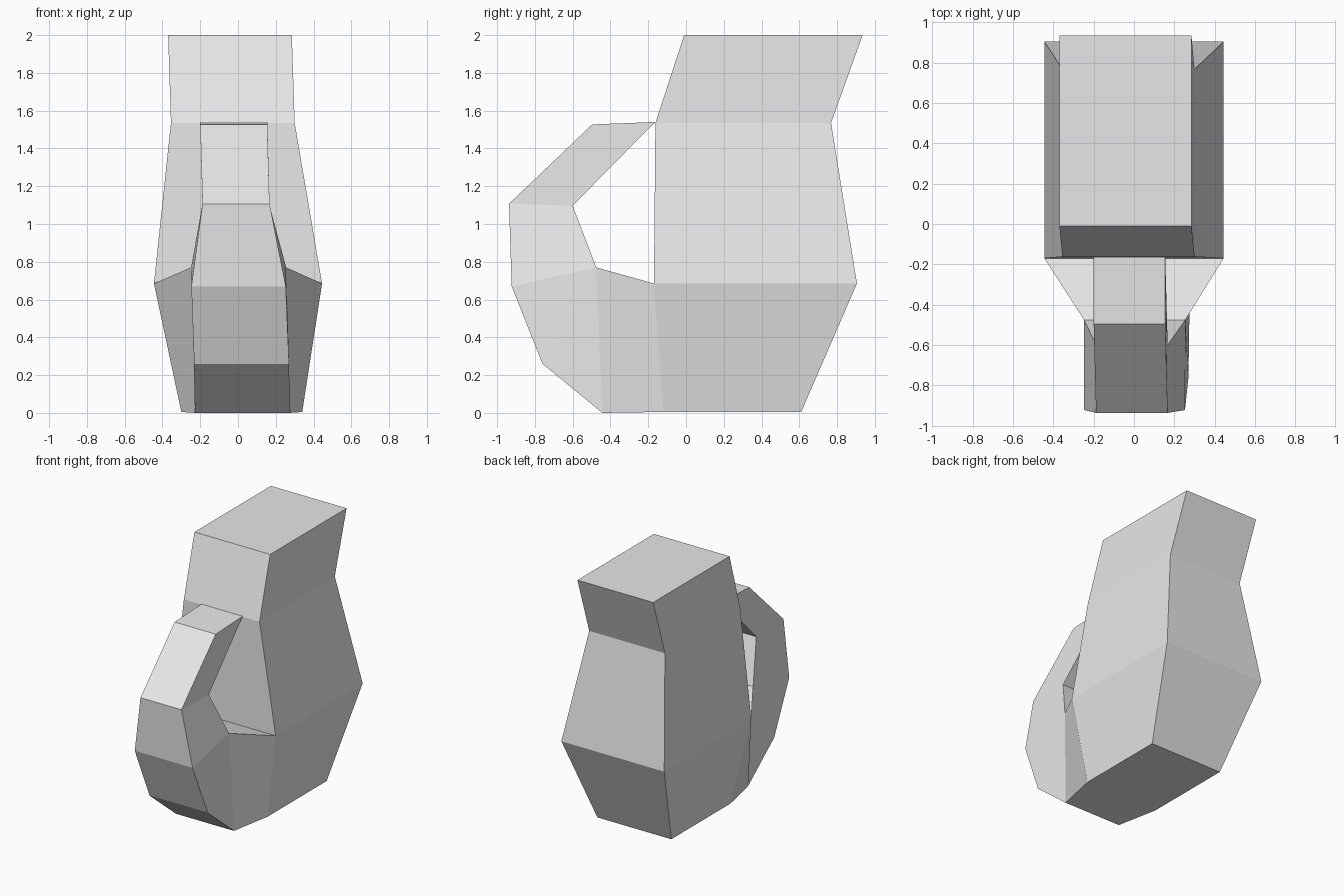
import bpy
import bmesh

if "Cube" in bpy.data.objects:
    bpy.data.objects.remove(bpy.data.objects["Cube"])

clay = bpy.data.materials.new("grey_clay")
clay.diffuse_color = (0.8, 0.8, 0.8, 1)
clay.use_nodes = True
clay.node_tree.nodes["Principled BSDF"].inputs["Base Color"].default_value = clay.diffuse_color


def loft(name, rings, cap_start=True, skip=()):
    """Join four-cornered rings into a tube; skip holds (segment, side) openings."""
    bm = bmesh.new()
    loops = [[bm.verts.new(p) for p in ring] for ring in rings]
    for i, (a, b) in enumerate(zip(loops, loops[1:])):
        for k in range(4):
            if (i, k) not in skip:
                n = (k + 1) % 4
                bm.faces.new((a[k], a[n], b[n], b[k]))
    if cap_start:
        bm.faces.new(loops[0][::-1])
    bm.faces.new(loops[-1])
    # Collapse shared inner edges so that the bend becomes a fan
    bmesh.ops.remove_doubles(bm, verts=bm.verts, dist=0.0005)
    bmesh.ops.recalc_face_normals(bm, faces=bm.faces)
    mesh = bpy.data.meshes.new(name)
    bm.to_mesh(mesh)
    bm.free()
    mesh.materials.append(clay)
    obj = bpy.data.objects.new(name, mesh)
    bpy.context.collection.objects.link(obj)
    return obj


# Jug body: left, right, front, back, height
levels = [
    (-0.30, 0.34, -0.12, 0.61, 0.005),
    (-0.445, 0.445, -0.17, 0.905, 0.685),
    (-0.355, 0.30, -0.162, 0.768, 1.535),
    (-0.37, 0.285, -0.01, 0.935, 2.0),
]
body_rings = [[(l, f, z), (r, f, z), (r, b, z), (l, b, z)]
              for l, r, f, b, z in levels]
# The lower front panel opens into the handle root
loft("jug_body", body_rings, skip={(0, 0)})

# Handle sections: outer edge then inner edge, each (left, right, y, z)
elbow = (-0.248, 0.255, -0.475, 0.77)
sections = [
    ((-0.30, 0.34, -0.12, 0.005), (-0.445, 0.445, -0.17, 0.685)),
    ((-0.228, 0.275, -0.443, 0.0), elbow),
    ((-0.232, 0.27, -0.76, 0.26), elbow),
    ((-0.247, 0.253, -0.923, 0.67), elbow),
    ((-0.188, 0.167, -0.937, 1.107), (-0.188, 0.167, -0.60, 1.097)),
    ((-0.20, 0.155, -0.497, 1.527), (-0.20, 0.155, -0.164, 1.54)),
]
handle_rings = [[(o[0], o[2], o[3]), (o[1], o[2], o[3]),
                 (n[1], n[2], n[3]), (n[0], n[2], n[3])]
                for o, n in sections]
loft("handle", handle_rings, cap_start=False)
